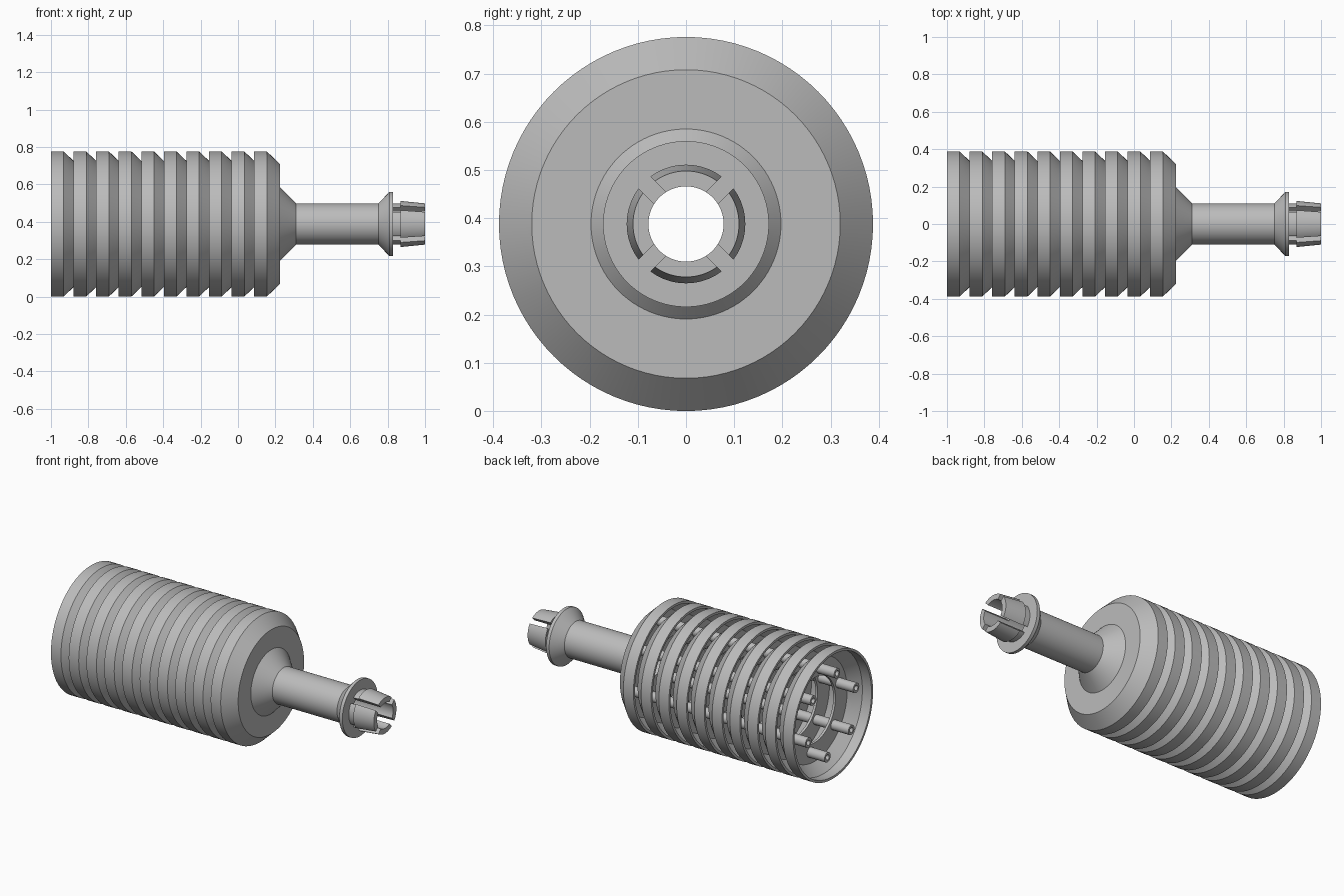
import bpy, bmesh, math
from mathutils import Matrix, Vector

cube = bpy.data.objects.get("Cube")
if cube:
    bpy.data.objects.remove(cube, do_unlink=True)

AXIS_Z = 0.388          # height of the long axis
RINGS, PITCH = 10, 0.1207

grey = bpy.data.materials.new("plain grey")
grey.use_nodes = True
colour = (0.5, 0.5, 0.5, 1)
grey.diffuse_color = colour
bsdf = next(n for n in grey.node_tree.nodes if n.type == 'BSDF_PRINCIPLED')
bsdf.inputs["Base Color"].default_value = colour


def revolve(profile, steps=96):
    """Spin a closed (x, radius) profile around the x axis."""
    bm = bmesh.new()
    verts = [bm.verts.new((x, 0, r)) for x, r in profile]
    edges = [bm.edges.new((v, verts[i - 1])) for i, v in enumerate(verts)]
    bmesh.ops.spin(bm, geom=verts + edges, cent=(0, 0, 0), axis=(1, 0, 0),
                   angle=math.tau, steps=steps, use_duplicate=False)
    bmesh.ops.remove_doubles(bm, verts=bm.verts[:], dist=1e-5)
    bmesh.ops.recalc_face_normals(bm, faces=bm.faces[:])
    return bm


def to_mesh(bm, name):
    bmesh.ops.recalc_face_normals(bm, faces=bm.faces[:])
    mesh = bpy.data.meshes.new(name)
    bm.to_mesh(mesh)
    bm.free()
    mesh.materials.append(grey)
    return mesh


def place(mesh, name, x=0, y=0, z=0, turn=0):
    obj = bpy.data.objects.new(name, mesh)
    obj.matrix_world = Matrix.Translation((x, y, AXIS_Z + z)) @ Matrix.Rotation(turn, 4, 'X')
    bpy.context.collection.objects.link(obj)
    return obj


parts = []

# Louvre rings: thin band, inward cone and inner flange
louvre = to_mesh(revolve([(0, .388), (.068, .388), (.139, .32), (.139, .2),
                          (.124, .2), (.124, .314), (.062, .373), (0, .373)]), "louvre_ring")
for i in range(RINGS - 1):
    parts.append(place(louvre, f"louvre_ring_{i + 1}", x=-1 + i * PITCH))

# Closed end ring with flared socket, hollow shaft and collar
head = [(.086, .388), (.154, .388), (.225, .32), (.225, .197), (.31, .11), (.75, .11),
        (.81, .172), (.83, .172), (.83, .078), (.21, .078), (.21, .314), (.148, .373), (.086, .373)]
parts.append(place(to_mesh(revolve(head), "end_cap_and_shaft"), "end_cap_and_shaft"))

# Snap fingers: quarter sectors cut from a barbed sleeve
bm = revolve([(.825, .078), (.825, .11), (.87, .11), (.87, .123), (1, .11), (1, .078)])
for side in (1, -1):
    normal = Vector((0, side, -1)).normalized()
    cut = bmesh.ops.bisect_plane(bm, geom=bm.verts[:] + bm.edges[:] + bm.faces[:],
                                 plane_co=normal * -0.0175, plane_no=normal, clear_outer=True)
    rim = [e for e in cut["geom_cut"] if isinstance(e, bmesh.types.BMEdge)]
    bmesh.ops.edgeloop_fill(bm, edges=rim)
finger = to_mesh(bm, "snap_finger")
for i in range(4):
    parts.append(place(finger, f"snap_finger_{i + 1}", turn=i * math.pi / 2))

# Hollow spacer posts running through all the rings
post = to_mesh(revolve([(-.995, .03), (.215, .03), (.215, .016), (-.995, .016)], 24), "spacer_post")
for i in range(6):
    a = math.radians(11 + 30 + 60 * i)
    parts.append(place(post, f"spacer_post_{i + 1}", y=.245 * math.cos(a), z=.245 * math.sin(a)))

# Smooth round walls, sharp rims
bpy.ops.object.select_all(action='DESELECT')
for obj in parts:
    obj.select_set(True)
bpy.context.view_layer.objects.active = parts[0]
bpy.ops.object.shade_smooth_by_angle(angle=math.radians(30))
